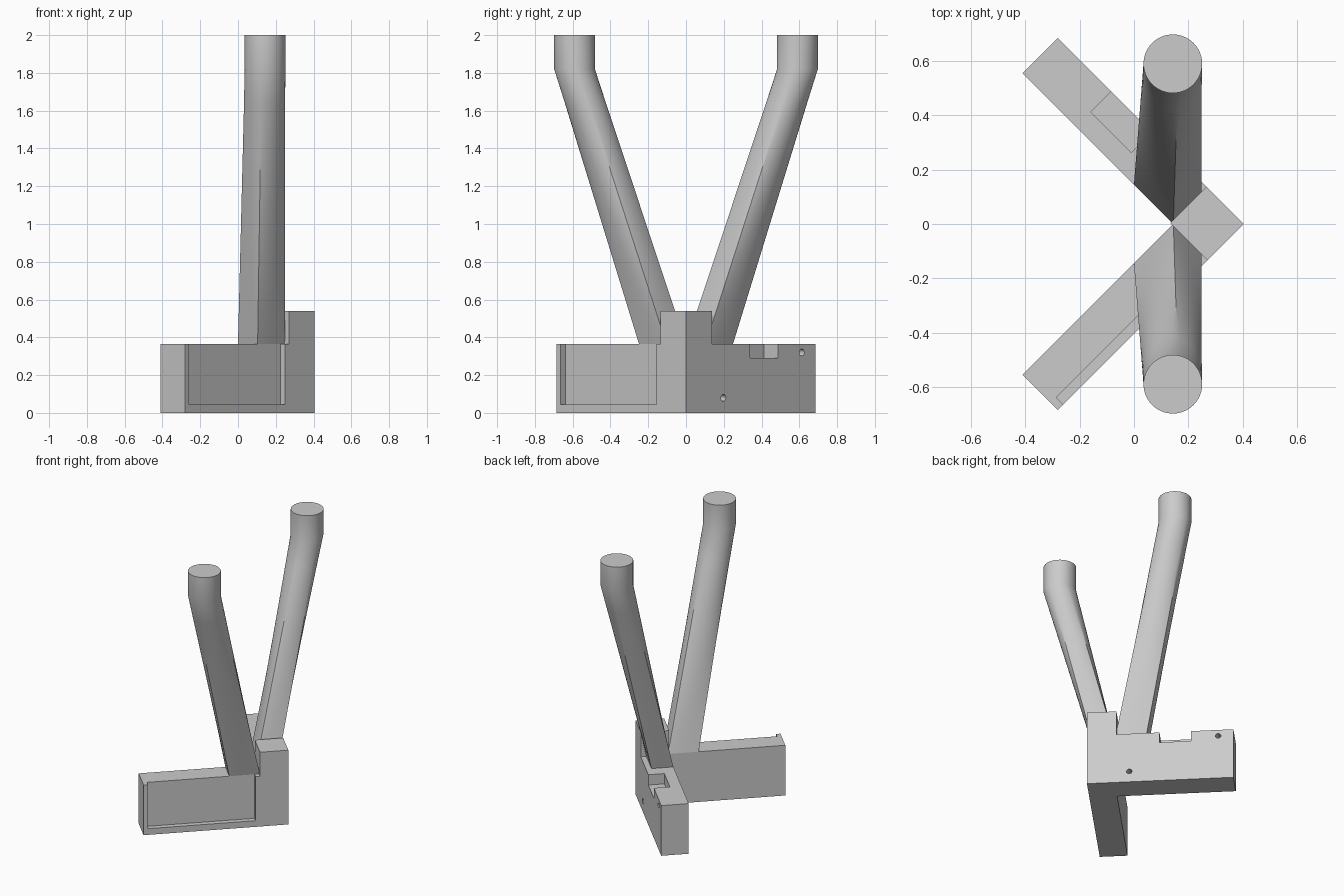
import bpy, bmesh, math
from mathutils import Vector

if "Cube" in bpy.data.objects:
    bpy.data.objects.remove(bpy.data.objects["Cube"], do_unlink=True)

GREY = (0.6, 0.6, 0.6, 1)
grey = bpy.data.materials.new("plain grey")
grey.use_nodes = True
grey.diffuse_color = GREY
grey.node_tree.nodes["Principled BSDF"].inputs["Base Color"].default_value = GREY

ROOT = math.sqrt(2)
TIP = 0.405        # x of the outer corner of the V
WIDTH = 0.184      # thickness of each arm
RECESS = 0.037     # depth of the outer panel recess
ARM_TOP = 0.365


def place(u, v, z, side):
    """u runs along an arm from the corner, v goes inward from its outer face."""
    return Vector((TIP - (u + v) / ROOT, side * (u - v) / ROOT, z))


def make_object(name, bm):
    bmesh.ops.recalc_face_normals(bm, faces=bm.faces)
    mesh = bpy.data.meshes.new(name)
    bm.to_mesh(mesh)
    bm.free()
    mesh.materials.append(grey)
    obj = bpy.data.objects.new(name, mesh)
    bpy.context.collection.objects.link(obj)
    return obj


def box(name, us, vs, zs, side):
    bm = bmesh.new()
    bmesh.ops.create_cube(bm, size=1)
    for p in bm.verts:
        p.co = place(us[p.co.x > 0], vs[p.co.y > 0], zs[p.co.z > 0], side)
    return make_object(name, bm)


def hole(u, z, side, radius=0.018):
    bm = bmesh.new()
    bmesh.ops.create_cone(bm, cap_ends=True, segments=24, radius1=radius,
                          radius2=radius, depth=0.5)
    for p in bm.verts:
        p.co = place(u + p.co.x, WIDTH / 2 + p.co.z, z + p.co.y, side)
    return make_object("hole_cutter", bm)


def cut(obj, cutters):
    for c in cutters:
        c.hide_render = True
        mod = obj.modifiers.new("cut", "BOOLEAN")
        mod.operation = "DIFFERENCE"
        mod.solver = "EXACT"
        mod.object = c
    bpy.context.view_layer.update()
    graph = bpy.context.evaluated_depsgraph_get()
    result = bpy.data.meshes.new_from_object(obj.evaluated_get(graph))
    obj.modifiers.clear()
    obj.data = result
    for c in cutters:
        bpy.data.objects.remove(c, do_unlink=True)


def arm(name, side, start, holes):
    obj = box(name, (start, 0.969), (0, WIDTH), (0, ARM_TOP), side)
    cutters = [
        box("recess_cutter", (0.219, 0.94), (-0.1, RECESS), (0.045, 0.5), side),
        box("notch_cutter", (0.48, 0.69), (-0.1, RECESS + 0.07), (0.29, 0.5), side),
    ]
    cutters += [hole(u, z, side) for u, z in holes]
    cut(obj, cutters)


def post(name, side, steps=14):
    """Loft from the slanted rectangular foot to a round pipe with a vertical end."""
    u0, u1 = WIDTH, WIDTH + 0.205
    corners = [place(u, v, ARM_TOP, side) for u, v in
               ((u0, RECESS), (u1, RECESS), (u1, WIDTH), (u0, WIDTH))]
    mid = sum(corners, Vector()) / 4
    top = Vector((0.143, side * 0.59, 1.82))
    foot, ring = [], []
    for i, a in enumerate(corners):
        b = corners[(i + 1) % 4]
        start = math.atan2(a.y - mid.y, a.x - mid.x)
        sweep = math.atan2(b.y - mid.y, b.x - mid.x) - start
        sweep = (sweep + math.pi) % math.tau - math.pi
        for k in range(steps):
            t = k / steps
            ang = start + sweep * t
            foot.append(a.lerp(b, t))
            ring.append(top + 0.108 * Vector((math.cos(ang), math.sin(ang), 0)))
    bm = bmesh.new()
    levels = 8
    loops = [[bm.verts.new(f.lerp(r, n / levels)) for f, r in zip(foot, ring)]
             for n in range(levels + 1)]
    loops.append([bm.verts.new((r.x, r.y, 2)) for r in ring])
    for low, high in zip(loops, loops[1:]):
        for i in range(len(low)):
            j = (i + 1) % len(low)
            bm.faces.new((low[i], low[j], high[j], high[i]))
    bm.faces.new(loops[0])
    bm.faces.new(loops[-1])
    obj = make_object(name, bm)
    bpy.ops.object.select_all(action="DESELECT")
    obj.select_set(True)
    bpy.context.view_layer.objects.active = obj
    bpy.ops.object.shade_smooth_by_angle(angle=math.radians(30))


# Two arms of the V-shaped base, with their bolt holes on opposite diagonals
arm("front_arm", -1, 0, ((0.28, 0.32), (0.868, 0.08)))
arm("back_arm", 1, WIDTH, ((0.28, 0.08), (0.868, 0.32)))

# Raised block at the corner of the V
box("corner_block", (0, 0.19), (0, 0.195), (ARM_TOP, 0.54), -1)

# Leaning posts
post("front_post", -1)
post("back_post", 1)
